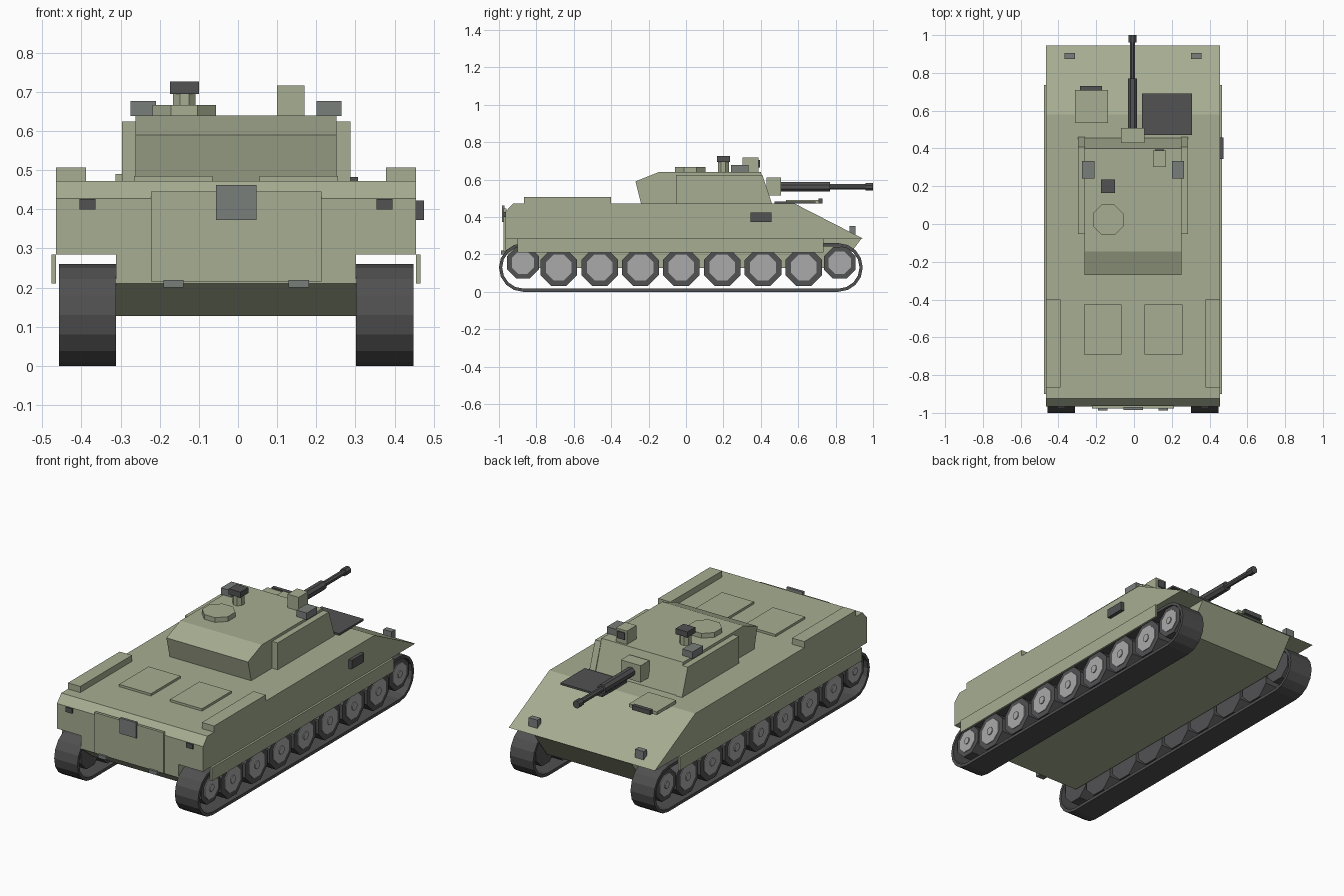
import bpy, bmesh, math
from mathutils import Matrix

if "Cube" in bpy.data.objects:
    bpy.data.objects.remove(bpy.data.objects["Cube"])

CX = -0.005  # centre line of the vehicle


def mat(name, r, g, b):
    m = bpy.data.materials.new(name)
    m.diffuse_color = (r, g, b, 1)
    m.use_nodes = True
    m.node_tree.nodes["Principled BSDF"].inputs["Base Color"].default_value = m.diffuse_color
    return m


GREEN = mat("olive_green", 0.38, 0.42, 0.285)
DARK = mat("dark_grey", 0.085, 0.085, 0.088)
GREY = mat("glass_grey", 0.19, 0.21, 0.195)
TRACK = mat("track_grey", 0.08, 0.08, 0.08)
LIGHT = mat("wheel_grey", 0.40, 0.40, 0.40)


def finish(bm, name, m):
    bmesh.ops.recalc_face_normals(bm, faces=bm.faces[:])
    me = bpy.data.meshes.new(name)
    bm.to_mesh(me)
    bm.free()
    me.materials.append(m)
    ob = bpy.data.objects.new(name, me)
    bpy.context.collection.objects.link(ob)
    return ob


def box(name, x, y, z, m):
    """Box from (min, max) pairs."""
    bm = bmesh.new()
    bmesh.ops.create_cube(bm, size=1)
    for v in bm.verts:
        v.co = [(a[0] + a[1]) / 2 + c * (a[1] - a[0]) for a, c in zip((x, y, z), v.co)]
    return finish(bm, name, m)


def pair(name, x, y, z, m):
    """Box given on the +x side of the centre line, plus its mirror image."""
    box("right_" + name, (CX + x[0], CX + x[1]), y, z, m)
    box("left_" + name, (CX - x[1], CX - x[0]), y, z, m)


def profile(name, pts, x0, x1, m):
    """Side profile (y, z) extruded from x0 to x1."""
    bm = bmesh.new()
    f = bm.faces.new([bm.verts.new((x0, y, z)) for y, z in pts])
    g = bmesh.ops.extrude_face_region(bm, geom=[f])["geom"]
    bmesh.ops.translate(bm, vec=(x1 - x0, 0, 0),
                        verts=[v for v in g if isinstance(v, bmesh.types.BMVert)])
    return finish(bm, name, m)


def cyl(name, c, r, depth, axis, n, m):
    """Cylinder with a flat side facing down (or +y), centred at c."""
    bm = bmesh.new()
    rot = {"x": Matrix.Rotation(math.pi / 2, 4, "Y"),
           "y": Matrix.Rotation(math.pi / 2, 4, "X"), "z": Matrix.Identity(4)}[axis]
    bmesh.ops.create_cone(bm, cap_ends=True, segments=n, radius1=r, radius2=r, depth=depth,
                          matrix=Matrix.Translation(c) @ rot @ Matrix.Rotation(math.pi / n, 4, "Z"))
    return finish(bm, name, m)


# Hull: wide upper body and narrow belly between the tracks
profile("upper_hull", [(0.945, 0.285), (0.58, 0.472), (-0.925, 0.472), (-0.965, 0.428), (-0.965, 0.285)],
        CX - 0.46, CX + 0.46, GREEN)
profile("lower_hull", [(0.94, 0.287), (0.82, 0.127), (-0.86, 0.127), (-0.965, 0.21), (-0.965, 0.287)],
        CX - 0.307, CX + 0.307, GREEN)
pair("skirt", (0.46, 0.472), (-0.9, 0.735), (0.21, 0.285), GREEN)
pair("stowage_rail", (0.383, 0.46), (-0.865, -0.4), (0.47, 0.507), GREEN)
pair("deck_hatch", (0.06, 0.261), (-0.69, -0.425), (0.47, 0.485), GREEN)

# Tracks: closed belts around stadium-shaped loops
def stadium(r, n=8):
    pts = []
    for cy, a0 in ((0.815, -90), (-0.87, 90)):
        for i in range(n + 1):
            a = math.radians(a0 + 180 * i / n)
            pts.append((cy + r * math.cos(a), 0.13 + r * math.sin(a)))
    return pts


def belt(name, x0, x1):
    bm = bmesh.new()
    loops = [[bm.verts.new((x, y, z)) for y, z in stadium(r)]
             for x, r in ((x0, 0.13), (x1, 0.13), (x1, 0.113), (x0, 0.113))]
    n = len(loops[0])
    for k in range(4):
        a, b = loops[k], loops[(k + 1) % 4]
        for i in range(n):
            j = (i + 1) % n
            bm.faces.new((a[i], a[j], b[j], b[i]))
    return finish(bm, name, TRACK)


wheels = [(-0.68 + 0.2183 * i, 0.13, 0.106) for i in range(7)] + [(-0.872, 0.155, 0.092), (0.822, 0.155, 0.092)]
for side, s in (("right", 1), ("left", -1)):
    belt(side + "_track", CX + s * 0.307, CX + s * 0.453)
    for i, (y, z, r) in enumerate(wheels):
        tag = f"{side}_wheel_{i + 1}"
        cyl(tag + "_tyre", (CX + s * 0.379, y, z), r, 0.13, "x", 8, DARK)
        cyl(tag + "_disc", (CX + s * 0.445, y, z), r * 0.7, 0.006, "x", 8, LIGHT)
        cyl(tag + "_cap", (CX + s * 0.448, y, z), r * 0.22, 0.01, "x", 8, LIGHT)

# Turret with side armour
profile("turret", [(0.455, 0.47), (0.4, 0.64), (-0.145, 0.64), (-0.27, 0.59), (-0.24, 0.47)],
        CX - 0.257, CX + 0.257, GREEN)
for side, s in (("right", 1), ("left", -1)):
    profile(side + "_turret_armour", [(0.46, 0.47), (0.408, 0.625), (-0.053, 0.625), (-0.053, 0.47)],
            CX + s * 0.255, CX + s * 0.292, GREEN)
pair("turret_launcher", (0.205, 0.27), (0.24, 0.333), (0.638, 0.677), GREY)
cyl("commander_hatch", (-0.137, 0.022, 0.652), 0.088, 0.03, "z", 8, GREEN)

# Periscope and gunner sight
cyl("periscope_post", (-0.137, 0.2, 0.667), 0.031, 0.06, "z", 8, GREEN)
box("periscope_head", (-0.174, -0.1), (0.165, 0.236), (0.695, 0.727), DARK)
box("gunner_sight", (0.1, 0.17), (0.303, 0.388), (0.638, 0.717), GREEN)
box("gunner_sight_lens", (0.112, 0.158), (0.386, 0.395), (0.665, 0.705), DARK)

# Gun
GX, GZ = -0.008, 0.561
box("gun_mantlet", (-0.07, 0.055), (0.43, 0.508), (0.515, 0.611), GREEN)
cyl("gun_sleeve", (GX, 0.635, GZ), 0.027, 0.27, "y", 8, DARK)
cyl("gun_barrel", (GX, 0.86, GZ), 0.0155, 0.22, "y", 8, DARK)
cyl("gun_muzzle", (GX, 0.98, GZ), 0.022, 0.04, "y", 8, DARK)

# Front deck: engine grille, driver hatch and vision block, lamps
box("engine_grille", (0.042, 0.307), (0.472, 0.692), (0.472, 0.483), DARK)
box("driver_hatch", (-0.313, -0.138), (0.535, 0.71), (0.472, 0.49), GREEN)
box("driver_vision_block", (-0.285, -0.17), (0.708, 0.73), (0.472, 0.498), DARK)
pair("headlamp", (0.308, 0.362), (0.873, 0.905), (0.3, 0.353), GREY)
box("side_vent", (0.452, 0.475), (0.345, 0.457), (0.373, 0.423), DARK)

# Rear door with window, steps and tail lamps
box("rear_door", (-0.222, 0.213), (-0.976, -0.96), (0.215, 0.446), GREEN)
box("rear_door_window", (-0.056, 0.047), (-0.984, -0.97), (0.373, 0.462), GREY)
pair("rear_step", (0.134, 0.186), (-0.988, -0.96), (0.2, 0.22), GREY)
pair("tail_lamp", (0.359, 0.4), (-0.975, -0.96), (0.4, 0.427), DARK)
